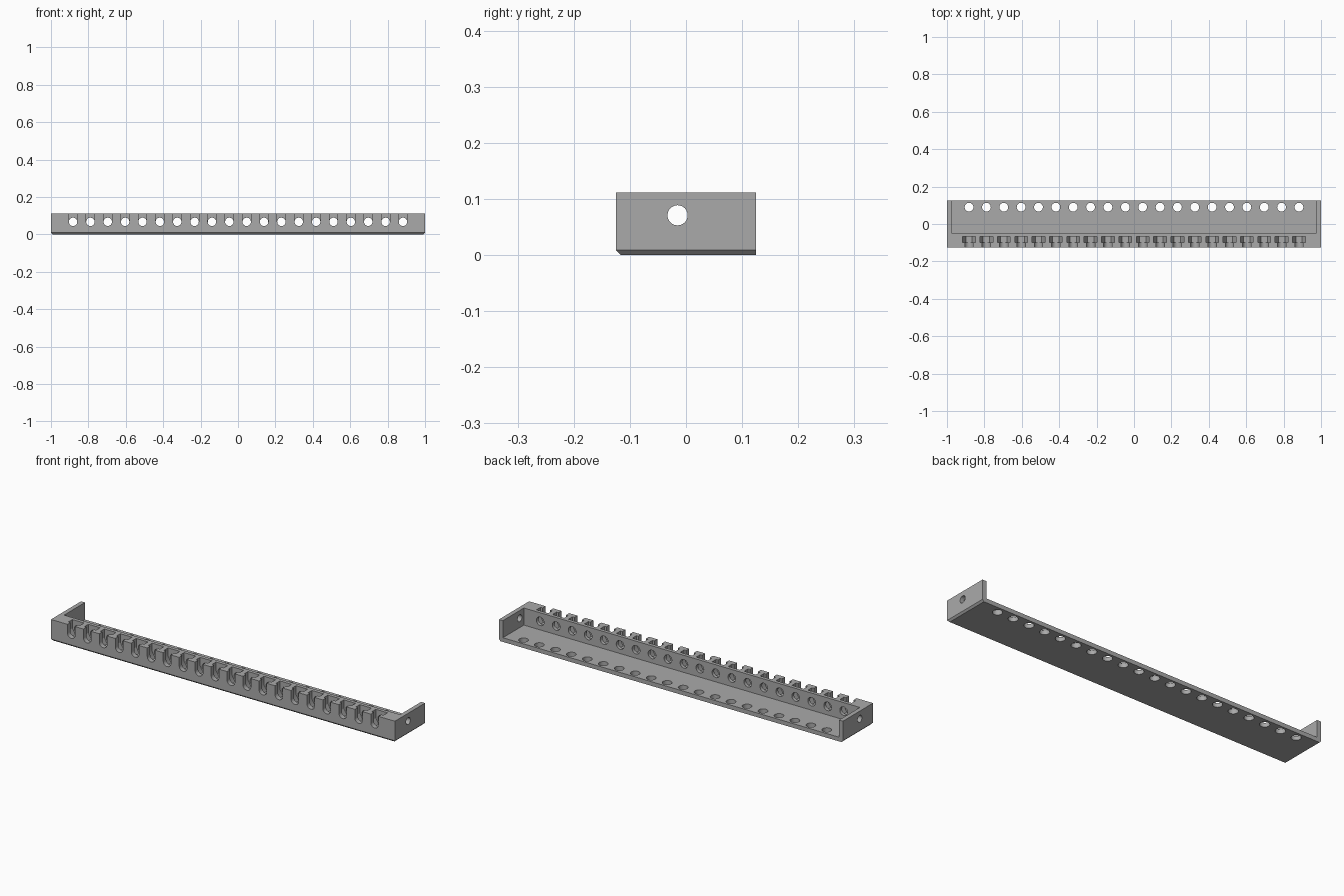
import bpy, bmesh
from math import cos, sin, pi, radians

if "Cube" in bpy.data.objects:
    bpy.data.objects.remove(bpy.data.objects["Cube"], do_unlink=True)

DEPTH, HEIGHT = 0.125, 0.112          # half depth, full height
WALL, FLOOR, INNER = 0.023, 0.022, -0.049
BEVEL, COUNT, REACH = 0.009, 20, 0.882
HOLE_Z, HOLE_R = 0.067, 0.0225
STATIONS = [-REACH + 2 * REACH * i / (COUNT - 1) for i in range(COUNT)]

grey = bpy.data.materials.new("mid grey")
grey.use_nodes = True
grey.diffuse_color = (0.4, 0.4, 0.4, 1)
grey.node_tree.nodes["Principled BSDF"].inputs["Base Color"].default_value = (0.4, 0.4, 0.4, 1)


def make_object(name, bm):
    bmesh.ops.recalc_face_normals(bm, faces=bm.faces)
    mesh = bpy.data.meshes.new(name)
    bm.to_mesh(mesh)
    bm.free()
    mesh.materials.append(grey)
    obj = bpy.data.objects.new(name, mesh)
    bpy.context.collection.objects.link(obj)
    return obj


def box(bm, low, high):
    verts = bmesh.ops.create_cube(bm, size=1)["verts"]
    for v in verts:
        v.co = [(a + b) / 2 + c * (b - a) for a, b, c in zip(low, high, v.co)]


def prism(bm, outline, axis, start, end):
    """Extrude a 2D outline along an axis (0, 1 or 2)."""
    def ring(t):
        points = []
        for a, b in outline:
            p = [a, b]
            p.insert(axis, t)
            points.append(bm.verts.new(p))
        return points
    lower, upper = ring(start), ring(end)
    bm.faces.new(lower)
    bm.faces.new(upper)
    for i in range(len(lower)):
        j = (i + 1) % len(lower)
        bm.faces.new((lower[i], lower[j], upper[j], upper[i]))


def circle(a, b, radius, steps=24):
    return [(a + radius * cos(2 * pi * i / steps), b + radius * sin(2 * pi * i / steps))
            for i in range(steps)]


def open_top(x, z, radius, steps):
    """Half polygon below the centre, open upwards past the top."""
    arc = [(x + radius * cos(pi * i / steps), z - radius * sin(pi * i / steps))
           for i in range(steps + 1)]
    return [(x + radius, HEIGHT + 0.05)] + arc + [(x - radius, HEIGHT + 0.05)]


# Solid body with the front and both ends chamfered underneath
bm = bmesh.new()
box(bm, (-1, -DEPTH, 0), (1, DEPTH, HEIGHT))
edges = [e for e in bm.edges if all(v.co.z < 0.001 for v in e.verts)
         and not all(v.co.y > 0 for v in e.verts)]
bmesh.ops.bevel(bm, geom=edges, offset=BEVEL, segments=1, affect='EDGES')
rail = make_object("slotted_rail", bm)


def cut(name, build):
    bm = bmesh.new()
    build(bm)
    cutter = make_object(name, bm)
    cutter.hide_render = True
    mod = rail.modifiers.new(name, 'BOOLEAN')
    mod.operation, mod.solver, mod.object = 'DIFFERENCE', 'EXACT', cutter
    bpy.ops.object.modifier_apply(modifier=name)
    bpy.data.objects.remove(cutter, do_unlink=True)


def nut_pockets(bm):
    for x in STATIONS:
        prism(bm, open_top(x, HOLE_Z, 0.034, 3), 1, -0.1, -0.067)


def front_slots(bm):
    for x in STATIONS:
        prism(bm, open_top(x, HOLE_Z, HOLE_R, 12), 1, -0.2, -0.085)


def bolt_holes(bm):
    for x in STATIONS:
        prism(bm, circle(x, HOLE_Z, HOLE_R), 1, -0.2, 0.0)


def floor_holes(bm):
    for x in STATIONS:
        prism(bm, circle(x, 0.09, 0.0235), 2, -0.05, 0.06)


bpy.ops.object.select_all(action='DESELECT')
bpy.context.view_layer.objects.active = rail
rail.select_set(True)
# Tray open to the back, then pockets, slots and holes
cut("tray", lambda bm: box(bm, (WALL - 1, INNER, FLOOR), (1 - WALL, 0.3, 0.3)))
cut("nut_pockets", nut_pockets)
cut("front_slots", front_slots)
cut("bolt_holes", bolt_holes)
cut("floor_holes", floor_holes)
cut("end_holes", lambda bm: prism(bm, circle(-0.015, 0.071, 0.018), 0, -1.2, 1.2))
bpy.ops.object.shade_smooth_by_angle(angle=radians(30))
